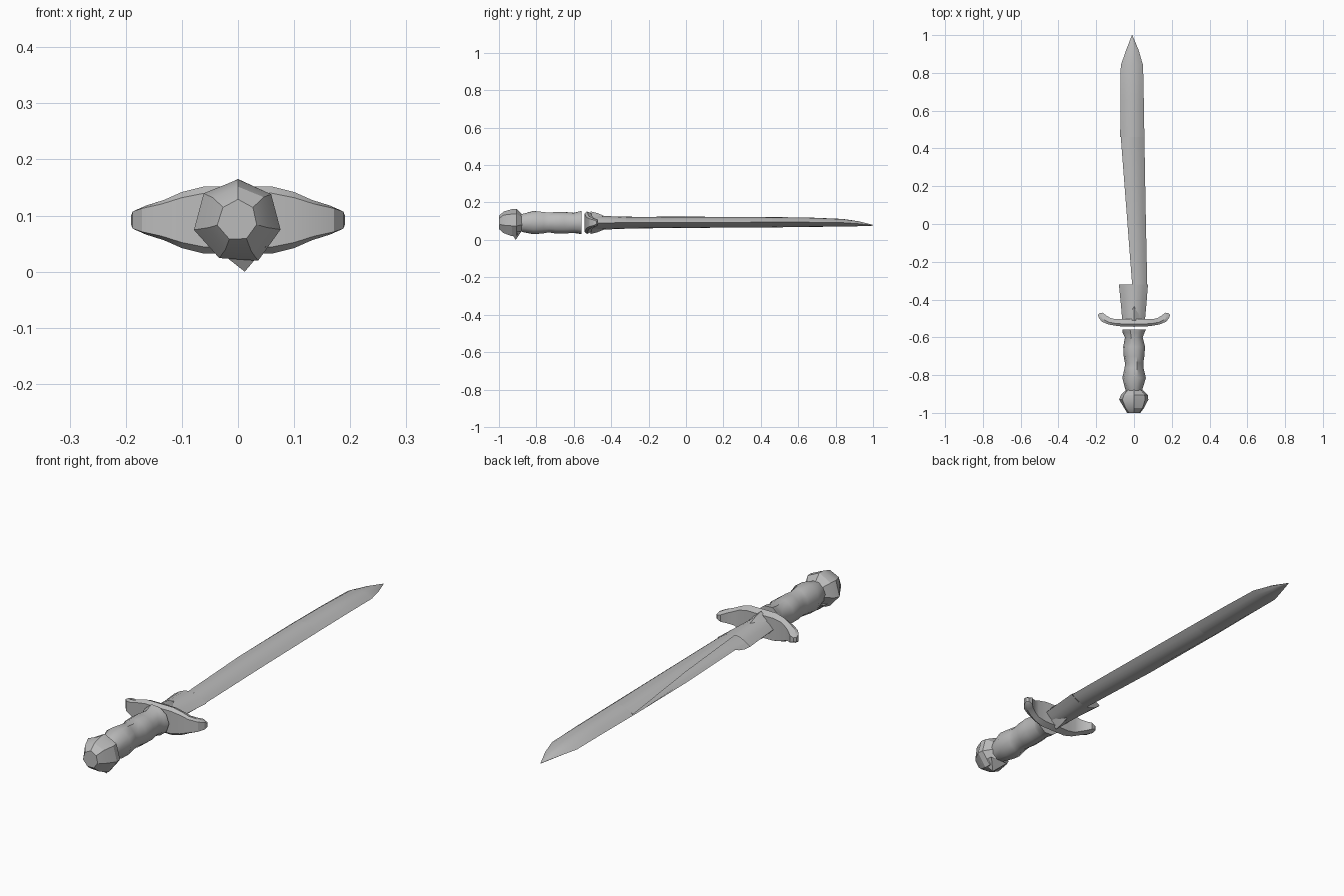
import bpy, bmesh, math, random

if "Cube" in bpy.data.objects:
    bpy.data.objects.remove(bpy.data.objects["Cube"])

random.seed(4)
steel = bpy.data.materials.new("grey steel")
steel.diffuse_color = (0.5, 0.5, 0.5, 1)
steel.use_nodes = True
steel.node_tree.nodes["Principled BSDF"].inputs["Base Color"].default_value = steel.diffuse_color
ZC = 0.092


def make(name, rings, closed=True, cap_start=False, cap_end=False, angle=40):
    """Skin a list of equally long point rings."""
    bm = bmesh.new()
    vs = [[bm.verts.new(p) for p in ring] for ring in rings]
    n = len(rings[0])
    for a, b in zip(vs, vs[1:]):
        for i in range(n if closed else n - 1):
            j = (i + 1) % n
            bm.faces.new((a[i], a[j], b[j], b[i]))
    if cap_start:
        bm.faces.new(vs[0])
    if cap_end:
        bm.faces.new(vs[-1])
    bmesh.ops.remove_doubles(bm, verts=bm.verts, dist=0.0005)
    bmesh.ops.recalc_face_normals(bm, faces=bm.faces)
    me = bpy.data.meshes.new(name)
    bm.to_mesh(me)
    bm.free()
    me.materials.append(steel)
    ob = bpy.data.objects.new(name, me)
    bpy.context.collection.objects.link(ob)
    bpy.ops.object.select_all(action='DESELECT')
    bpy.context.view_layer.objects.active = ob
    ob.select_set(True)
    bpy.ops.object.shade_smooth_by_angle(angle=math.radians(angle))
    return ob


def lens(y, left, right, low, high, cut=None):
    """Blade section from its left edge (or notch line) round the right edge."""
    start = left if cut is None else cut
    mid, half, zc = (left + right) / 2, (right - left) / 2, (low + high) / 2
    xs = [start + (right - start) * i / 6 for i in range(7)]
    prof = [(x, max(0, 1 - abs((x - mid) / half) ** 2) * (high - low) / 2) for x in xs]
    return ([(x, y, zc + h) for x, h in prof] +
            [(x, y, zc - h) for x, h in reversed(prof)])


# Blade: collar, notched middle and pointed end
make("blade_collar", [lens(-0.51, -0.062, 0.058, 0.052, 0.13),
                      lens(-0.42, -0.07, 0.066, 0.056, 0.127),
                      lens(-0.32, -0.08, 0.074, 0.06, 0.124)], cap_start=True)
make("blade_middle", [lens(-0.32, -0.08, 0.07, 0.06, 0.124, -0.01),
                      lens(0.06, -0.077, 0.062, 0.064, 0.124, -0.039),
                      lens(0.46, -0.073, 0.055, 0.067, 0.122, -0.07)], closed=False)
make("blade_end", [lens(0.46, -0.073, 0.055, 0.067, 0.122),
                   lens(0.65, -0.072, 0.052, 0.069, 0.12),
                   lens(0.84, -0.07, 0.048, 0.072, 0.112),
                   lens(0.92, -0.042, 0.025, 0.073, 0.1),
                   lens(1.0, -0.011, -0.009, 0.076, 0.08)], cap_end=True)


def turned(profile, sides, jitter, phase=0.0):
    """Rings round the y axis from (y, x radius, z radius) rows."""
    rings = []
    for y, rx, rz in profile:
        ring = []
        for i in range(sides):
            a = phase + math.tau * i / sides
            k = 1 + random.uniform(-jitter, jitter)
            ring.append((rx * k * math.cos(a), y, ZC + rz * k * math.sin(a)))
        rings.append(ring)
    return rings


# Grip with swelling bands
grip = [(-0.89, .042, .045), (-0.87, .046, .052), (-0.815, .064, .064),
        (-0.76, .05, .058), (-0.735, .049, .056), (-0.70, .056, .06),
        (-0.65, .059, .06), (-0.60, .047, .056), (-0.575, .058, .06),
        (-0.558, .064, .063)]
make("grip", turned(grip, 10, 0.04), cap_start=True, cap_end=True)

# Faceted pommel with a lower spike
pommel = [(-1.0, .036, .038), (-0.975, .055, .062), (-0.93, .078, .076),
          (-0.905, .072, .074), (-0.875, .04, .045)]
make("pommel", turned(pommel, 7, 0.06, math.pi / 2), cap_start=True,
     cap_end=True, angle=25)
make("pommel_spike", [[(-.045, -.94, .045), (.05, -.94, .045), (.045, -.88, .045),
                       (-.04, -.88, .045)],
                      [(.012, -.91, 0.0)] * 4], cap_start=True, angle=25)

# Crossguard, rectangular sections along x with curled ends
half = [(0.0, -.523, .021, .06), (0.06, -.523, .02, .06), (0.10, -.521, .017, .05),
        (0.13, -.515, .018, .036), (0.16, -.50, .02, .026), (0.176, -.482, .017, .019),
        (0.186, -.475, .006, .010)]
path = [(-x, y, d, h) for x, y, d, h in reversed(half[1:])] + half
guard = []
for x, y, d, h in path:
    s = 0 if x == 0 else math.copysign(1, x)
    t = max(0, abs(x) - 0.1) / 0.09 * 0.9 * s
    ring = []
    for u, w in ((-1, -.8), (-1, .8), (-.3, 1), (1, .8), (1, -.8), (-.3, -1)):
        ring.append((x - u * d * math.sin(t), y + u * d * math.cos(t), ZC + w * h))
    guard.append(ring)
make("crossguard", guard, cap_start=True, cap_end=True, angle=25)

# Pointed leaves of the guard lying over both blade faces
for name, s in (("upper_guard_leaf", 1), ("lower_guard_leaf", -1)):
    make(name, [[(-.035, -.51, ZC + s * .03), (0, -.51, ZC + s * .06),
                 (.035, -.51, ZC + s * .03)],
                [(-.025, -.475, ZC + s * .03), (0, -.475, ZC + s * .052),
                 (.025, -.475, ZC + s * .03)],
                [(0, -.435, ZC + s * .035)] * 3], cap_start=True, angle=25)
